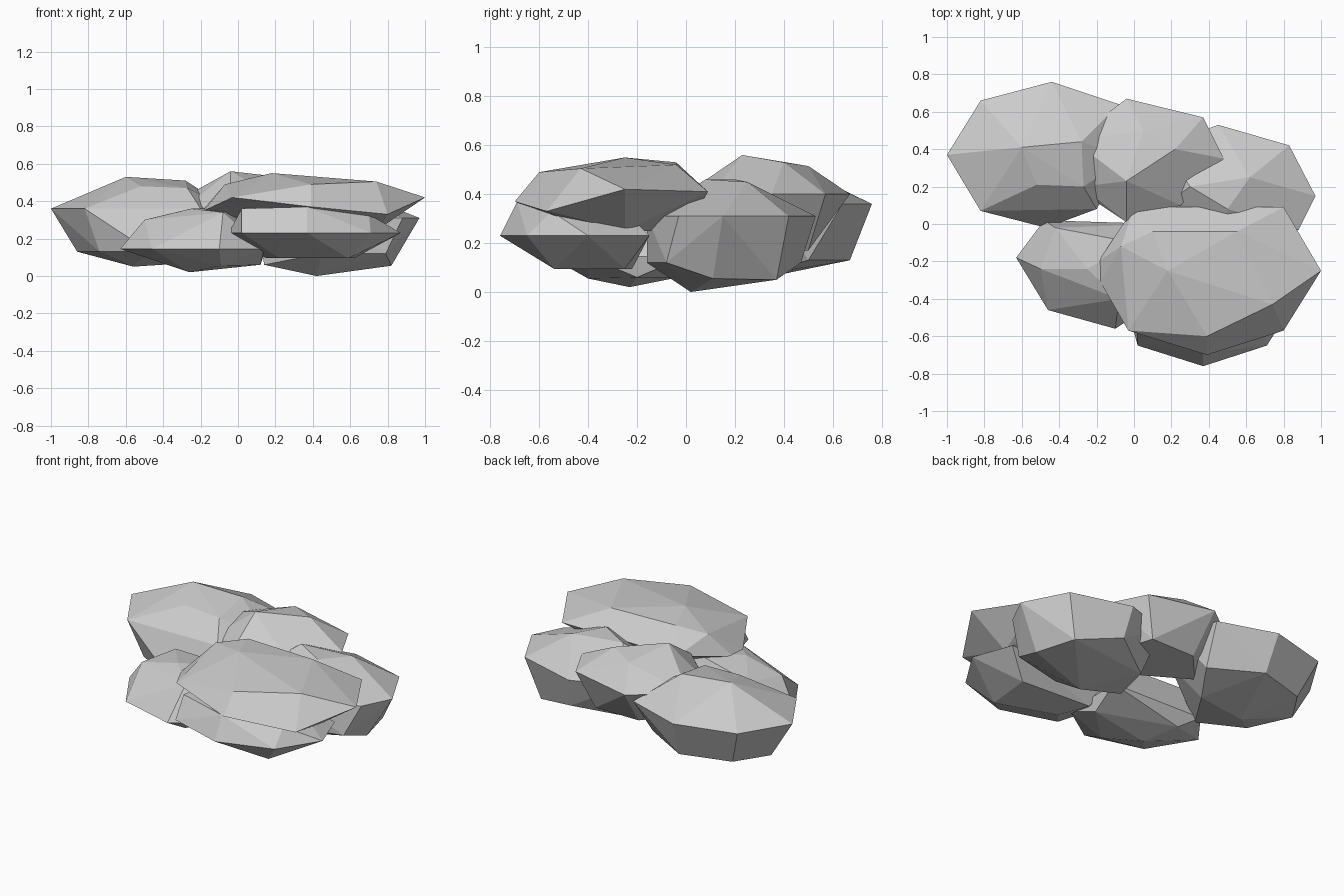
import bpy, bmesh, math


def rock(name, crown, girdle, base):
    """Faceted boulder: hull over a few crown, girdle and base corners."""
    bm = bmesh.new()
    for p in crown + girdle + base:
        bm.verts.new(p)
    res = bmesh.ops.convex_hull(bm, input=bm.verts[:])
    junk = {v for v in res["geom_interior"] + res["geom_unused"]
            if isinstance(v, bmesh.types.BMVert) and v.is_valid}
    bmesh.ops.delete(bm, geom=list(junk), context='VERTS')
    bmesh.ops.dissolve_limit(bm, angle_limit=math.radians(4),
                             verts=bm.verts[:], edges=bm.edges[:])
    bmesh.ops.recalc_face_normals(bm, faces=bm.faces[:])
    mesh = bpy.data.meshes.new(name)
    bm.to_mesh(mesh)
    bm.free()
    obj = bpy.data.objects.new(name, mesh)
    bpy.context.collection.objects.link(obj)
    return obj


def ring(z, *xy):
    """Corners sharing one height."""
    return [(x, y, z) for x, y in xy]


# Back left boulder
rock("rock_back_left",
     [(-.60, .41, .53), (-.28, .44, .51), (-.52, .21, .48), (-.27, .2, .47)],
     ring(.36, (-1, .37), (-.82, .66), (-.44, .76), (-.08, .64),
          (-.82, .07), (-.2, .08), (-.05, .35)),
     ring(.13, (-.86, .38), (-.73, .58), (-.42, .67), (-.74, .12),
          (-.47, -.02), (-.12, .5)) + [(-.56, .28, .05), (-.25, .3, .07)])

# Upper boulder in the middle of the back
rock("rock_back_middle",
     [(-.04, .23, .56), (.22, .4, .53), (.05, .5, .515)],
     ring(.40, (-.04, .67), (.37, .57), (.48, .35), (.25, .1), (-.33, .45))
     + [(-.04, .01, .41), (-.28, .2, .37), (-.19, .11, .36)],
     ring(.17, (-.02, .5), (.28, .5), (.36, .25), (-.2, .3), (.1, .12)))

# Back right boulder
rock("rock_back_right",
     [(.62, .25, .45), (.5, .08, .46), (.3, .2, .46)],
     ring(.31, (.97, .15), (.83, .42), (.45, .53), (.88, -.03),
          (.15, .42), (.1, .05), (.5, -.16)),
     [(.82, .11, .055), (.75, .37, .05), (.47, .47, .12), (.42, .02, .0),
      (.2, .3, .06), (.79, -.08, .12), (.45, -.16, .12), (.14, .05, .06)])

# Upper slab at the front right
rock("slab_front_upper",
     [(.18, -.25, .55), (.74, -.43, .505), (.39, -.60, .49),
      (.10, -.04, .53), (-.07, -.12, .49), (.55, -.04, .52)],
     [(1, -.25, .42), (.80, .09, .41), (-.03, -.57, .42), (.0, .09, .41),
      (.39, -.70, .37), (.80, -.57, .33), (-.18, -.31, .35),
      (-.19, -.2, .35), (.4, .1, .41)],
     ring(.25, (.2, -.2), (.6, -.2), (.45, -.42), (.75, -.25), (.3, 0)))

# Lower slab under it
rock("slab_front_lower",
     [(.37, -.69, .37), (.02, -.57, .36), (.70, -.55, .33),
      (.1, -.3, .38), (.6, -.3, .38)],
     ring(.23, (.02, -.65), (.37, -.76), (.71, -.65), (.87, -.4),
          (.78, -.15), (-.05, -.4), (.05, -.15)),
     ring(.095, (.22, -.41), (.59, -.54), (.62, -.25), (.15, -.22)))

# Front left boulder
rock("rock_front_left",
     [(-.50, -.24, .30), (-.25, -.24, .36), (-.08, -.4, .34),
      (-.42, -.02, .32), (0, -.1, .36)],
     ring(.145, (-.63, -.18), (-.46, -.46), (-.10, -.56), (.14, -.4),
          (-.48, .02), (.15, 0)),
     [(-.26, -.23, .02), (-.09, -.4, .055), (.12, -.2, .06),
      (-.35, -.03, .06)])
